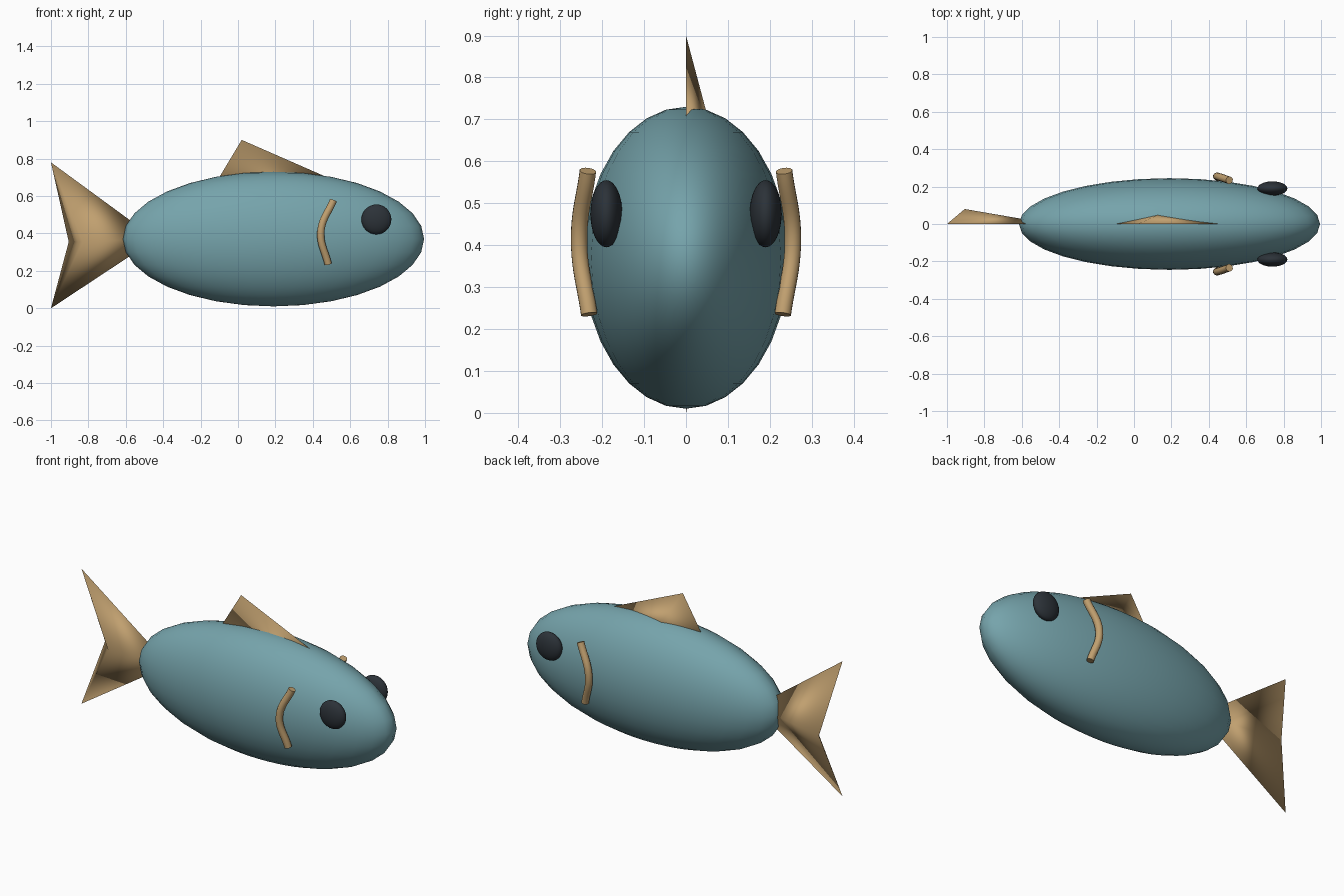
import bpy, bmesh
from mathutils import Vector

if "Cube" in bpy.data.objects:
    bpy.data.objects.remove(bpy.data.objects["Cube"])


def material(name, rgb):
    m = bpy.data.materials.new(name)
    m.diffuse_color = (*rgb, 1)
    m.use_nodes = True
    m.node_tree.nodes["Principled BSDF"].inputs["Base Color"].default_value = m.diffuse_color
    return m


TEAL = material("teal", (0.18, 0.37, 0.41))
TAN = material("tan", (0.53, 0.35, 0.16))
DARK = material("near black", (0.025, 0.032, 0.04))


def ellipsoid(name, loc, radii, mat):
    bpy.ops.mesh.primitive_uv_sphere_add(segments=32, ring_count=16, location=loc)
    o = bpy.context.object
    o.name = name
    o.scale = radii
    o.data.materials.append(mat)
    bpy.ops.object.shade_smooth()


def fin(name, outline, ridge):
    """Flat outline on y = 0, rising to one ridge point on the +y side."""
    bm = bmesh.new()
    vs = [bm.verts.new((x, 0, z)) for x, z in outline]
    top = bm.verts.new(ridge)
    bm.faces.new(vs)
    for a, b in zip(vs, vs[1:] + vs[:1]):
        bm.faces.new((b, a, top))
    bmesh.ops.recalc_face_normals(bm, faces=bm.faces)
    for f in bm.faces:
        f.smooth = True
    me = bpy.data.meshes.new(name)
    bm.to_mesh(me)
    bm.free()
    me.materials.append(TAN)
    o = bpy.data.objects.new(name, me)
    bpy.context.collection.objects.link(o)


def gill(name, side):
    c = bpy.data.curves.new(name, 'CURVE')
    c.dimensions = '3D'
    c.bevel_depth = 0.02
    c.bevel_resolution = 4
    c.use_fill_caps = True
    s = c.splines.new('BEZIER')
    pts = [(0.51, 0.234, 0.577), (0.443, 0.255, 0.41), (0.482, 0.231, 0.235)]
    s.bezier_points.add(len(pts) - 1)
    for p, (x, y, z) in zip(s.bezier_points, pts):
        p.co = Vector((x, y * side, z))
        p.handle_left_type = p.handle_right_type = 'AUTO'
    c.materials.append(TAN)
    o = bpy.data.objects.new(name, c)
    bpy.context.collection.objects.link(o)


# body
ellipsoid("body", (0.19, 0, 0.37), (0.805, 0.245, 0.36), TEAL)

# eyes and gills, both sides
for label, side in (("left", 1), ("right", -1)):
    ellipsoid("eye_" + label, (0.74, 0.19 * side, 0.475), (0.08, 0.038, 0.08), DARK)
    gill("gill_" + label, side)

# tail fin and back fin
fin("tail_fin", [(-0.44, 0.37), (-1, 0.78), (-0.83, 0.355), (-1, 0)], (-0.905, 0.08, 0.355))
fin("back_fin", [(-0.16, 0.6), (0.02, 0.9), (0.66, 0.62)], (0.2, 0.08, 0.6))
